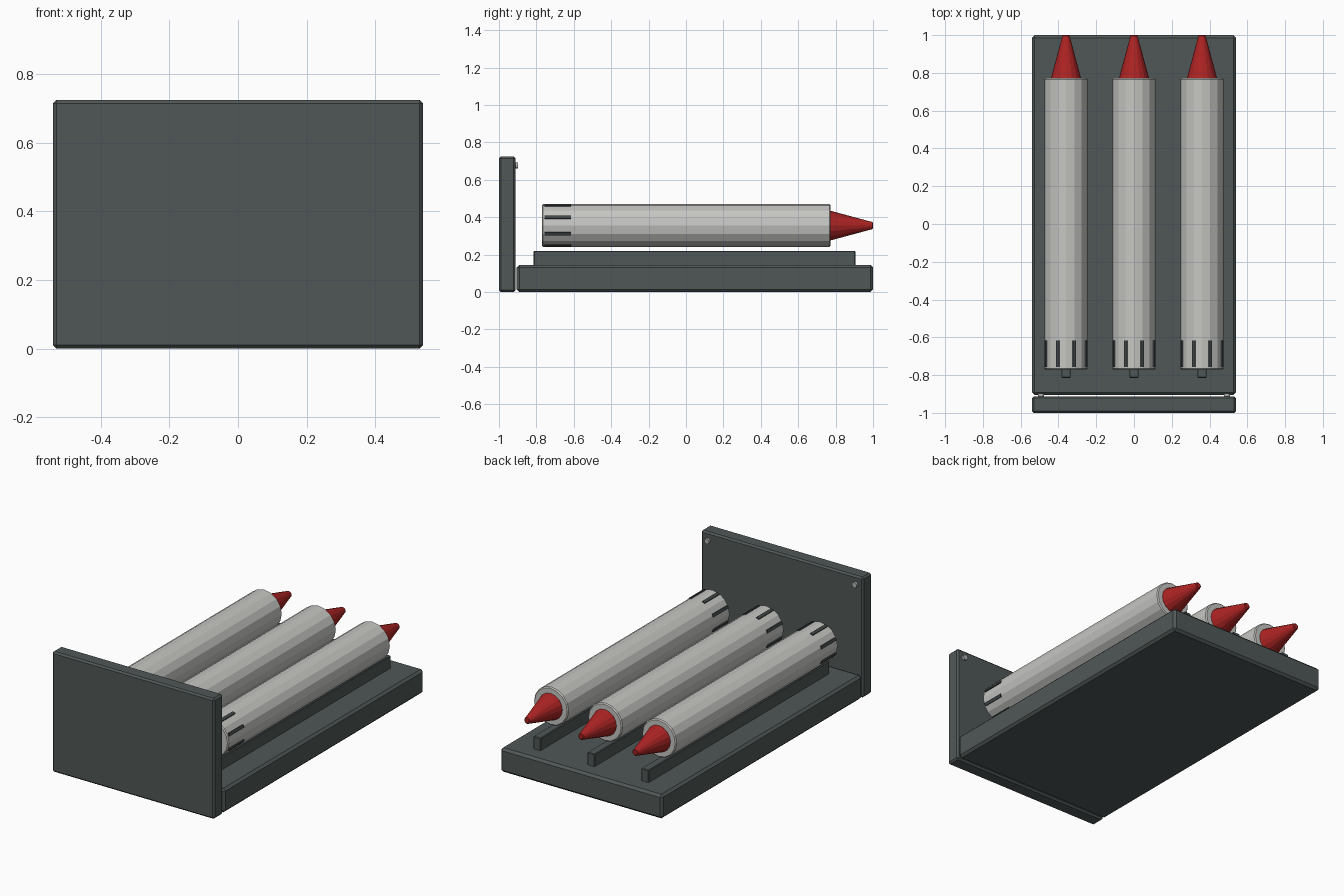
import bpy
import math
from mathutils import Matrix

cube = bpy.data.objects.get("Cube")
if cube:
    bpy.data.objects.remove(cube, do_unlink=True)


def make_material(name, rgb):
    mat = bpy.data.materials.new(name)
    mat.use_nodes = True
    mat.diffuse_color = (*rgb, 1)
    mat.node_tree.nodes["Principled BSDF"].inputs["Base Color"].default_value = (*rgb, 1)
    return mat


slate = make_material("slate grey", (0.08, 0.097, 0.095))
pale = make_material("pale grey", (0.56, 0.56, 0.54))
red = make_material("red", (0.42, 0.017, 0.017))
dark = make_material("dark slot grey", (0.05, 0.06, 0.06))
steel = make_material("steel", (0.45, 0.45, 0.45))


def finish(name, mat, bevel):
    obj = bpy.context.object
    obj.name = name
    obj.data.materials.append(mat)
    if bevel:
        mod = obj.modifiers.new("edge bevel", "BEVEL")
        mod.width = bevel
        mod.segments = 1
        mod.limit_method = "ANGLE"
        mod.angle_limit = math.radians(40)
    return obj


def box(name, mat, low, high, bevel=0):
    center = [(a + b) / 2 for a, b in zip(low, high)]
    bpy.ops.mesh.primitive_cube_add(size=1, location=center)
    obj = finish(name, mat, bevel)
    obj.data.transform(Matrix.Diagonal([b - a for a, b in zip(low, high)] + [1]))
    return obj


def lathe(name, mat, x, z, y0, y1, r0, r1, sides=16, bevel=0):
    """Cylinder or cone frustum lying along y, r0 at y0 and r1 at y1."""
    bpy.ops.mesh.primitive_cone_add(vertices=sides, radius1=r0, radius2=r1, depth=y1 - y0,
                                    location=(x, (y0 + y1) / 2, z),
                                    rotation=(-math.pi / 2, 0, 0))
    return finish(name, mat, bevel)


# Tray and upright end plate
box("base_tray", slate, (-0.54, -0.905, 0), (0.54, 1, 0.145), 0.014)
box("end_plate", slate, (-0.54, -1, 0), (0.54, -0.912, 0.725), 0.01)

# Screws on the inner side of the plate
for side, x in (("right", -0.492), ("left", 0.492)):
    lathe(f"{side}_screw", steel, x, 0.675, -0.915, -0.898, 0.016, 0.016, 12)

# Three tubes, each above its rail
axis_z, radius = 0.355, 0.115
for label, x in (("right", -0.36), ("middle", 0), ("left", 0.36)):
    box(f"{label}_rail", slate, (x - 0.024, -0.815, 0.14), (x + 0.024, 0.905, 0.22), 0.004)
    lathe(f"{label}_tube", pale, x, axis_z, -0.77, 0.772, radius, radius, bevel=0.006)
    lathe(f"{label}_tip", red, x, axis_z, 0.77, 1, 0.08, 0.018, bevel=0.004)
    # Ring of dark slots near the rear of the tube
    for i in range(8):
        angle = (i + 0.5) * math.pi / 4
        slot = box(f"{label}_slot_{i + 1}", dark, (-0.009, -0.07, -0.009), (0.009, 0.07, 0.009))
        slot.rotation_euler.y = angle
        slot.location = (x + 0.111 * math.sin(angle), -0.686, axis_z + 0.111 * math.cos(angle))
